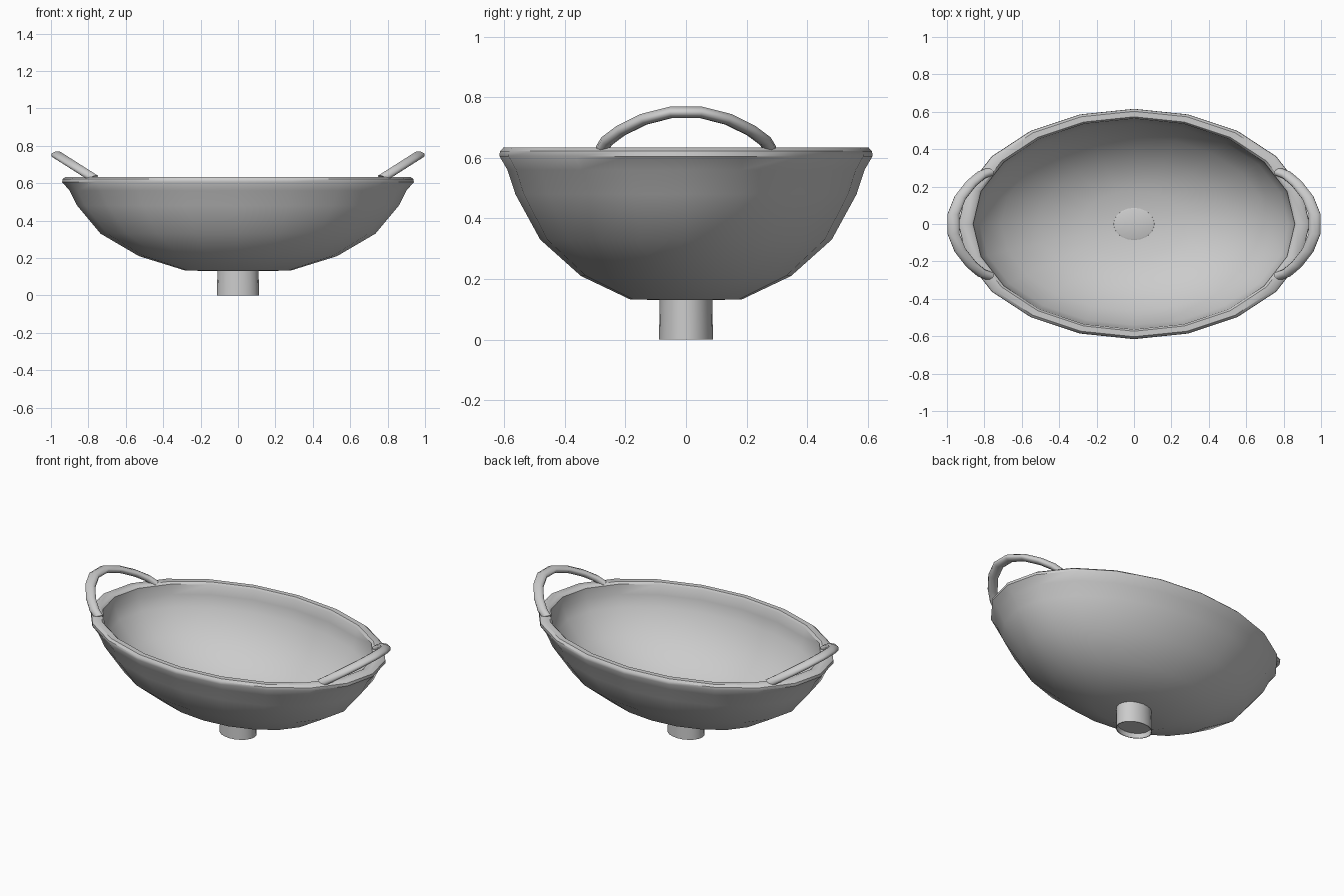
import bpy, bmesh, math

if "Cube" in bpy.data.objects:
    bpy.data.objects.remove(bpy.data.objects["Cube"])


def finish(ob, angle=40):
    bpy.ops.object.select_all(action='DESELECT')
    ob.select_set(True)
    bpy.context.view_layer.objects.active = ob
    bpy.ops.object.shade_smooth_by_angle(angle=math.radians(angle))


def lathe(name, profile, squash, n=20):
    """Elliptical lathe of (radius, z) points; radius 0 makes a pole."""
    bm = bmesh.new()
    rings = []
    for r, z in profile:
        if r == 0:
            rings.append([bm.verts.new((0, 0, z))])
        else:
            rings.append([bm.verts.new((r * math.cos(2 * math.pi * i / n),
                                        r * squash * math.sin(2 * math.pi * i / n), z))
                          for i in range(n)])
    for a, b in zip(rings, rings[1:]):
        for i in range(n):
            j = (i + 1) % n
            quad = [a[i % len(a)], a[j % len(a)], b[j % len(b)], b[i % len(b)]]
            bm.faces.new(list(dict.fromkeys(quad)))
    bmesh.ops.recalc_face_normals(bm, faces=bm.faces)
    me = bpy.data.meshes.new(name)
    bm.to_mesh(me)
    bm.free()
    ob = bpy.data.objects.new(name, me)
    bpy.context.collection.objects.link(ob)
    finish(ob)
    return ob


# Oval bowl: outer wall, flared rim, inner wall
lathe("bowl", [(0, 0.13), (0.28, 0.132), (0.53, 0.21), (0.735, 0.33), (0.86, 0.48),
               (0.90, 0.56), (0.94, 0.605), (0.938, 0.622), (0.92, 0.634),
               (0.875, 0.634), (0.86, 0.622), (0.855, 0.56), (0.825, 0.49),
               (0.71, 0.355), (0.515, 0.238), (0.275, 0.162), (0, 0.160)], 0.655)

# Foot: short pipe with recessed underside, its top showing as a disc in the bowl
lathe("foot", [(0, 0.03), (0.105, 0.03), (0.108, 0), (0.113, 0), (0.109, 0.165),
               (0.10, 0.168), (0, 0.168)], 0.79)

# Handles: arched tubes leaning outward at both ends (y, height above rim)
half = [(0.278, -0.004), (0.262, 0.023), (0.215, 0.058), (0.14, 0.095), (0.05, 0.118)]
path = half + [(-y, h) for y, h in reversed(half)]
scale = (1, 0.655, 0.6)
for side, label in ((-1, "left"), (1, "right")):
    cu = bpy.data.curves.new(label + "_handle", 'CURVE')
    cu.dimensions = '3D'
    cu.bevel_depth = 0.034
    cu.bevel_resolution = 2
    cu.use_fill_caps = True
    sp = cu.splines.new('POLY')
    sp.points.add(len(path) - 1)
    for p, (y, h) in zip(sp.points, path):
        x = 0.78 + 0.186 * h / 0.118
        p.co = (side * x, y / scale[1], (0.632 + h) / scale[2], 1)
    ob = bpy.data.objects.new(label + "_handle", cu)
    ob.scale = scale
    bpy.context.collection.objects.link(ob)
    bpy.ops.object.select_all(action='DESELECT')
    ob.select_set(True)
    bpy.context.view_layer.objects.active = ob
    bpy.ops.object.convert(target='MESH')
    finish(bpy.context.view_layer.objects.active, 60)
